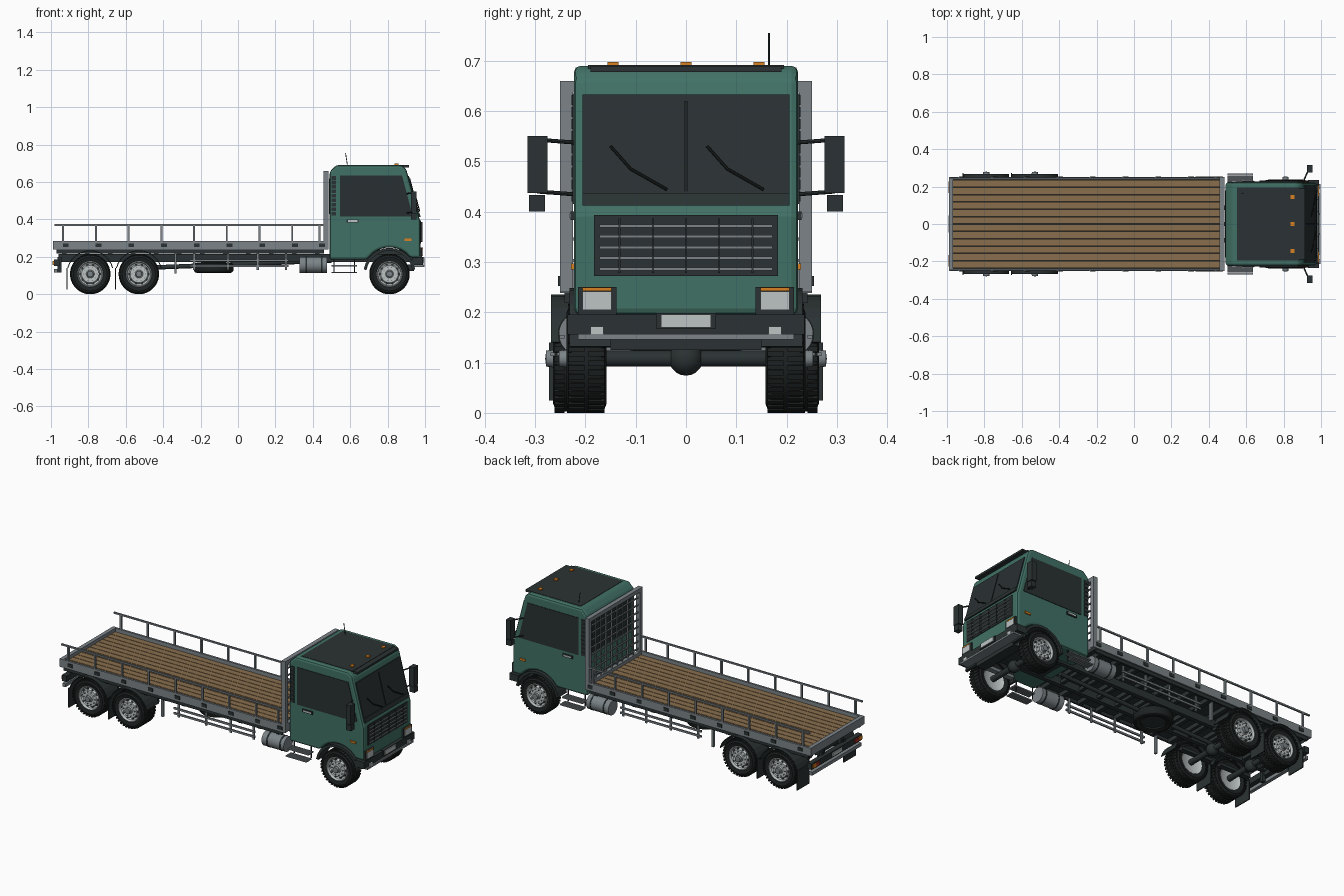
import bpy, bmesh, math
from mathutils import Vector, Matrix

cube = bpy.data.objects.get("Cube")
if cube:
    bpy.data.objects.remove(cube, do_unlink=True)

def material(name, *rgb):
    m = bpy.data.materials.new(name)
    m.use_nodes = True
    m.diffuse_color = (*rgb, 1)
    m.node_tree.nodes["Principled BSDF"].inputs["Base Color"].default_value = (*rgb, 1)
    return m

green = material("green_paint", .053, .165, .13)
black = material("black_trim", .024, .032, .033)
glass = material("dark_glass", .022, .03, .031)
rubber = material("rubber", .013, .016, .016)
steel = material("grey_steel", .2, .23, .245)
silver = material("light_silver", .51, .55, .55)
wood = material("brown_wood", .25, .157, .075)
orange = material("orange_lens", .7, .22, .015)
red = material("red_lens", .4, .03, .02)

def finish(name, bm, mat, bevel=0, smooth=False):
    bmesh.ops.recalc_face_normals(bm, faces=bm.faces)
    mesh = bpy.data.meshes.new(name)
    bm.to_mesh(mesh)
    bm.free()
    mesh.materials.append(mat)
    if smooth:
        mesh.shade_smooth()
        mesh.set_sharp_from_angle(angle=math.radians(35))
    ob = bpy.data.objects.new(name, mesh)
    bpy.context.collection.objects.link(ob)
    if bevel:
        mod = ob.modifiers.new("bevel", "BEVEL")
        mod.width, mod.segments, mod.limit_method = bevel, 2, "ANGLE"
    return ob

def prism(name, mat, points, y, bevel=0):
    """Side outline in x and z, extruded across y."""
    bm = bmesh.new()
    face = bm.faces.new([bm.verts.new((px, y[0], pz)) for px, pz in points])
    out = bmesh.ops.extrude_face_region(bm, geom=[face])["geom"]
    verts = [v for v in out if isinstance(v, bmesh.types.BMVert)]
    bmesh.ops.translate(bm, verts=verts, vec=(0, y[1] - y[0], 0))
    return finish(name, bm, mat, bevel)

def box(name, mat, x, y, z, bevel=0):
    prism(name, mat, [(x[0], z[0]), (x[1], z[0]), (x[1], z[1]), (x[0], z[1])], y, bevel)

def pair(name, mat, x, y, z, bevel=0):
    box("left_" + name, mat, x, y, z, bevel)
    box("right_" + name, mat, x, (-y[1], -y[0]), z, bevel)

def wide(name, mat, x, half, z, bevel=0):
    box(name, mat, x, (-half, half), z, bevel)

def rod(name, mat, a, b, radius, sides=8):
    a, b = Vector(a), Vector(b)
    turn = (b - a).to_track_quat("Z", "Y").to_matrix().to_4x4()
    bm = bmesh.new()
    bmesh.ops.create_cone(bm, cap_ends=True, segments=sides, radius1=radius, radius2=radius,
                          depth=(b - a).length, matrix=Matrix.Translation((a + b) / 2) @ turn)
    finish(name, bm, mat, smooth=sides > 8)

def lathe(name, mat, profile, steps=40):
    """Profile of (radius, depth) turned around the y axis."""
    bm = bmesh.new()
    verts = [bm.verts.new((r, d, 0)) for r, d in profile]
    edges = [bm.edges.new(e) for e in zip(verts, verts[1:])]
    bmesh.ops.spin(bm, geom=verts + edges, axis=(0, 1, 0), cent=(0, 0, 0), angle=math.tau, steps=steps)
    bmesh.ops.remove_doubles(bm, verts=bm.verts, dist=.0001)
    return finish(name, bm, mat, smooth=True)

def tyre(name, w):
    return lathe(name, rubber, [(.066, .006), (.09, 0), (.1, .004), (.105, .012), (.105, w - .012),
                                (.1, w - .004), (.09, w), (.066, w - .006), (.066, .006)])

def wheel(name, x, side, outer, w):
    parts = [tyre(name + "_tyre", w)]
    parts.append(lathe(name + "_rim", silver, [(0, w - .015), (.05, w - .015), (.067, w - .005), (.069, .004),
                 (.065, .002), (.061, .016), (.053, .02), (.046, .009), (.022, .009), (.02, 0), (0, 0)]))
    parts.append(lathe(name + "_hub", steel, [(.018, .005), (.016, -.014), (0, -.016)], 16))
    # Tread blocks, rim openings and wheel nuts
    bm = bmesh.new()
    for i in range(72):
        spot = Matrix.Rotation(i * math.tau / 72, 4, "Y") @ Matrix.Translation((.105, w * (.25 + i % 2 / 2), 0))
        bmesh.ops.create_cube(bm, size=1, matrix=spot @ Matrix.Diagonal((.006, w * .4, .011, 1)))
    parts.append(finish(name + "_tread", bm, rubber))
    for label, reach, size, depth, mat in (("openings", .052, .006, .016, black), ("nuts", .036, .003, .007, steel)):
        bm = bmesh.new()
        for i in range(10):
            spot = Matrix.Rotation(i * math.tau / 10, 4, "Y") @ Matrix.Translation((reach, depth, 0))
            bmesh.ops.create_cone(bm, cap_ends=True, segments=8, radius1=size, radius2=size, depth=.008,
                                  matrix=spot @ Matrix.Rotation(math.pi / 2, 4, "X"))
        parts.append(finish(name + "_" + label, bm, mat))
    for p in parts:
        p.location = (x, side * outer, AXLE)
        p.rotation_euler.z = math.pi if side > 0 else 0

def arc(x, radius, start, end, n=12):
    angles = [math.radians(start + (end - start) * i / n) for i in range(n + 1)]
    return [(x + radius * math.cos(a), AXLE + radius * math.sin(a)) for a in angles]

# Wheels, axles and mudguards
AXLE, FRONT, REAR = .108, .81, (-.53, -.79)
for side, word in ((1, "left"), (-1, "right")):
    wheel(word + "_front_wheel", FRONT, side, .238, .08)
    prism(word + "_front_mudguard", black, arc(FRONT, .14, 10, 170) + arc(FRONT, .125, 170, 10),
          sorted((side * .15, side * .232)))
    for x in REAR:
        wheel(word + "_outer_rear_wheel", x, side, .264, .05)
        wheel(word + "_inner_rear_wheel", x, side, .208, .048)
        prism(word + "_rear_mudguard", black, arc(x, .127, 15, 165) + arc(x, .122, 165, 15),
              sorted((side * .155, side * .268)))
for x in (FRONT, *REAR):
    rod("axle", black, (x, -.19, AXLE), (x, .19, AXLE), .016, 16)
    ball = [(math.sin(t * math.pi / 10), -math.cos(t * math.pi / 10)) for t in range(11)]
    lathe("differential", black, [(.034 * r, .034 * d) for r, d in ball], 20).location = (x, 0, AXLE)
    pair("leaf_spring", steel if x > 0 else black, (x - .1, x + .1), (.12, .15), (.128, .145))
for x in REAR:
    pair("mudflap", black, (x - .128, x - .122), (.16, .272), (.025, .14))

# Chassis and spare wheel
pair("chassis_rail", black, (-.96, .94), (.075, .1), (.172, .215))
for i in range(12):
    x = -.93 + i * .123
    wide("deck_crossmember", black, (x - .012, x + .012), .235, (.212, .236))
    wide("chassis_crossmember", black, (x - .01, x + .01), .08, (.18, .2))
rod("drive_shaft", black, (.5, 0, .18), (REAR[0], 0, .14), .012, 12)
wide("engine", black, (.55, .93), .075, (.178, .24))
wide("front_crossmember", black, (.88, .94), .15, (.125, .16))
spare = tyre("spare_tyre", .055)
spare.location, spare.rotation_euler.x = (-.13, 0, .114), math.pi / 2
rod("spare_wheel_rim", black, (-.13, 0, .13), (-.13, 0, .175), .067, 24)

# Flatbed deck, edge boards and railings
wide("deck_base", black, (-.97, .46), .238, (.236, .256))
pitch = .472 / 12
for i in range(12):
    y = -.236 + i * pitch
    box("deck_plank", wood, (-.967, .458), (y + .0017, y + pitch - .0017), (.25, .265))
pair("edge_board", steel, (-.99, .475), (.238, .25), (.238, .285))
wide("tail_board", steel, (-.99, -.967), .25, (.238, .285))
wide("head_beam", steel, (.458, .48), .25, (.238, .285))
pair("edge_shadow_strip", black, (-.97, .46), (.232, .242), (.218, .24))
pair("top_railing", steel, (-.98, .47), (.24, .249), (.366, .375))
for i in range(9):
    x = min(-.935 + i * .175, .435)
    pair("railing_post", steel, (x - .005, x + .005), (.24, .25), (.27, .37))
    pair("post_bracket", black, (x - .001, x + .03), (.248, .254), (.252, .272))

# Headboard
pair("headboard_post", steel, (.458, .484), (.225, .25), (.24, .66))
wide("headboard_top", steel, (.458, .484), .25, (.637, .66))
for i in range(1, 9):
    y, z = -.225 + i * .05, .26 + i * .043
    box("headboard_vertical_bar", steel, (.465, .473), (y - .003, y + .003), (.28, .64))
    wide("headboard_cross_bar", steel, (.466, .474), .226, (z - .003, z + .003))

# Side guards, tanks and steps
for z in (.145, .175):
    pair("side_guard_rail", steel, (-.26, .27), (.222, .23), (z, z + .011))
for x in (-.24, -.06, .1, .25):
    pair("side_guard_post", steel, (x, x + .012), (.215, .222), (.13, .22))
pair("guard_end_post", steel, (-.34, -.328), (.215, .23), (.11, .22))
for s in (1, -1):
    rod("air_tank", steel, (.33, s * .21, .157), (.475, s * .21, .157), .043, 24)
    for x in (.36, .445):
        rod("tank_strap", black, (x, s * .21, .157), (x + .008, s * .21, .157), .0445, 24)
for i in range(4):
    y = .213 + i * .013
    pair("lower_step_slat", steel, (.5, .635), (y + .008, y + .017), (.113, .12))
    pair("upper_step_slat", steel, (.5, .635), (y - .01, y - .001), (.148, .155))
for x in (.51, .62):
    pair("step_bracket", black, (x, x + .005), (.205, .21), (.115, .19))

# Cab shell with wheel arches
prism("cab", green, [(.49, .185), (.49, .655), (.525, .69), (.875, .69), (.9, .668), (.968, .41),
                     (.975, .39), (.975, .195), (.93, .195)] + arc(FRONT, .142, 40, 140) + [(.69, .185)],
      (-.223, .223), .013)

def slope(z, out=0):
    return .9 + (.668 - z) * .068 / .258 + out

def sloped(name, mat, half, low, high, out):
    prism(name, mat, [(slope(low, -.01), low), (slope(low, out), low), (slope(high, out), high),
                      (slope(high, -.01), high)], (-half, half))

# Windows, wipers and cab side details
sloped("windscreen", glass, .206, .435, .633, .005)
sloped("scuttle_panel", black, .206, .412, .437, .009)
sloped("windscreen_divider", rubber, .003, .44, .62, .008)
for s in (1, -1):
    prism("side_window", glass, [(.545, .415), (.935, .415), (.877, .635), (.545, .635)],
          sorted((s * .221, s * .226)))
    for z in (.44, .543):
        rod("mirror_arm", black, (.9, s * .215, z - .006), (.935, s * .295, z), .004)
for y in (-.15, .042):
    path = [(slope(z, .012), y + dy, z) for dy, z in ((0, .53), (.04, .485), (.112, .444))]
    for a, b in zip(path, path[1:]):
        rod("wiper", rubber, a, b, .003)
wide("rear_window", glass, (.486, .495), .18, (.43, .62))
for i in range(9):
    z = .42 + i * .024
    pair("cab_vent", black, (.5, .525), (.22, .228), (z, z + .02))
pair("door_handle", black, (.58, .645), (.22, .23), (.383, .4))
pair("handle_grip", silver, (.587, .638), (.229, .232), (.387, .396))
pair("side_marker", orange, (.89, .927), (.22, .229), (.285, .297))
pair("main_mirror", black, (.925, .955), (.275, .315), (.437, .55))
pair("lower_mirror", black, (.925, .955), (.28, .312), (.4, .433))

# Roof
wide("roof_panel", black, (.55, .885), .195, (.685, .692))
wide("sun_visor", black, (.875, .915), .19, (.678, .69))
for y in (-.145, 0, .145):
    box("roof_light", orange, (.838, .858), (y - .011, y + .011), (.69, .698))
rod("antenna", black, (.585, .165, .69), (.575, .165, .755), .002)

# Grille
wide("grille", black, (.96, .979), .183, (.272, .393))
for i in range(5):
    z, y = .284 + i * .0215, (i - 2) * .066
    wide("grille_slat", steel, (.97, .985), .172, (z - .001, z + .005))
    box("grille_bar", black, (.97, .986), (y - .002, y + .002), (.278, .386))

# Front bumper and lights
wide("bumper", black, (.93, .988), .236, (.156, .196))
wide("bumper_strip", steel, (.94, .996), .215, (.146, .157))
pair("headlight_frame", black, (.95, .984), (.138, .215), (.195, .25))
pair("headlight", silver, (.96, .988), (.148, .206), (.205, .241))
pair("indicator", orange, (.96, .988), (.148, .206), (.242, .249))
pair("fog_light", silver, (.97, .996), (.164, .19), (.157, .172))
wide("plate_frame", black, (.97, .992), .06, (.167, .199))
wide("number_plate", silver, (.98, .997), .05, (.17, .196))

# Rear beam and lights
wide("rear_beam", black, (-.985, -.955), .235, (.15, .185))
wide("rear_underrun_bar", steel, (-.985, -.965), .23, (.115, .135))
pair("underrun_bracket", black, (-.965, -.945), (.09, .11), (.115, .2))
pair("tail_light", red, (-.991, -.98), (.165, .2), (.157, .178))
pair("rear_indicator", orange, (-.991, -.98), (.2, .228), (.157, .178))
wide("rear_plate", silver, (-.991, -.98), .045, (.157, .178))
